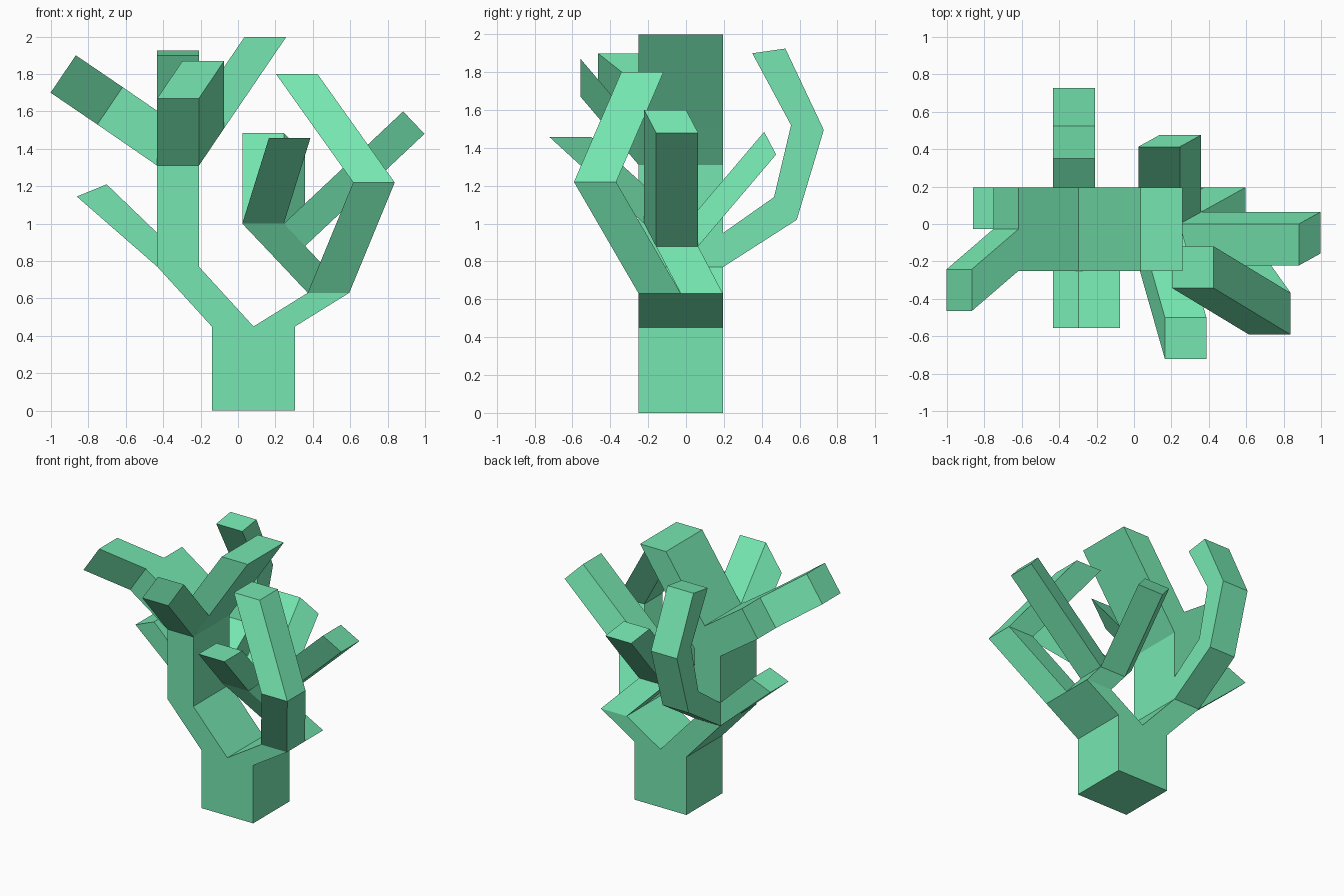
import bpy, bmesh

if "Cube" in bpy.data.objects:
    bpy.data.objects.remove(bpy.data.objects["Cube"])

FRONT, RIGHT, BACK, LEFT = range(4)
Y0, YM, Y1 = -0.25, -0.027, 0.195
faces = {}


def toggle(face):
    """Add a quad; a quad shared by two touching cells disappears."""
    key = frozenset(face)
    if key in faces:
        del faces[key]
    else:
        faces[key] = face


def side(cell, i):
    a, b = cell
    j = (i + 1) % 4
    return (a[i], a[j], b[j], b[i])


def grow(base, low, high=None):
    """Extrude a quad; 'low' moves its first two corners, 'high' the last two."""
    moves = (low, low, high or low, high or low)
    end = tuple(tuple(round(p + d, 3) for p, d in zip(v, m)) for v, m in zip(base, moves))
    cell = (tuple(base), end)
    toggle(cell[0])
    toggle(end)
    for i in range(4):
        toggle(side(cell, i))
    return cell


def chain(base, *steps):
    for s in steps:
        cell = grow(base, *s) if isinstance(s[0], tuple) else grow(base, s)
        base = cell[1]
    return cell


def quad(x0, x1, y0, y1, z):
    return ((x0, y0, z), (x1, y0, z), (x1, y1, z), (x0, y1, z))


for y0, y1, is_front in ((Y0, YM, True), (YM, Y1, False)):
    # trunk and its two forks, built as front and back halves
    stem_l = grow(quad(-0.14, 0.083, y0, y1, 0), (0, 0, 0.45))
    stem_r = grow(quad(0.083, 0.305, y0, y1, 0), (0, 0, 0.45))
    fork_l = grow(stem_l[1], (-0.292, 0, 0.32))
    fork_r = grow(stem_r[1], (0.29, 0, 0.18))

    # left column, joint and leaning top limb
    low = grow(fork_l[1], (0, 0, 0.18))
    column = grow(low[1], (0, 0, 0.36))
    joint = grow(column[1], (0.135, 0, 0.2))
    grow(joint[1], (0.332, 0, 0.488))
    upper_left = grow(side(joint, LEFT), (-0.32, 0, 0.22))

    if is_front:
        # upper left tip, front stub, right front branch
        grow(upper_left[1], (-0.25, -0.215, 0.17))
        grow(side(joint, FRONT), (0, -0.307, 0.36))
        chain(fork_r[1], (0.243, -0.342, 0.59), (-0.413, 0.25, 0.58))
    else:
        # lower left twig and hooked back branch
        grow(side(low, LEFT), (-0.43, 0, 0.375), (-0.27, 0, 0.26))
        chain(side(low, BACK),
              ((0, 0.39, 0.25), (0, 0.27, 0.19)),
              ((0, 0.143, 0.475), (0, 0.09, 0.38)),
              ((0, -0.203, 0.43), (0, -0.205, 0.38)))
        # right inner branch with three twigs
        arm = grow(fork_r[1], (-0.236, -0.131, 0.25))
        hub = grow(arm[1], (-0.114, -0.063, 0.12))
        grow(hub[1], (0.142, -0.5, 0.457))
        grow(side(hub, RIGHT), (0.638, 0, 0.6))
        grow(side(hub, BACK), (0, 0.412, 0.485))

# weld the outer quads into one flat-shaded mesh
bm = bmesh.new()
verts = {}
for face in faces.values():
    for v in face:
        if v not in verts:
            verts[v] = bm.verts.new(v)
    bm.faces.new([verts[v] for v in face])
bmesh.ops.recalc_face_normals(bm, faces=bm.faces)
mesh = bpy.data.meshes.new("branching_tree")
bm.to_mesh(mesh)
bm.free()

mat = bpy.data.materials.new("green")
mat.diffuse_color = (0.18, 0.8, 0.44, 1)
mat.use_nodes = True
mat.node_tree.nodes["Principled BSDF"].inputs["Base Color"].default_value = mat.diffuse_color
mesh.materials.append(mat)
bpy.context.collection.objects.link(bpy.data.objects.new("branching_tree", mesh))
